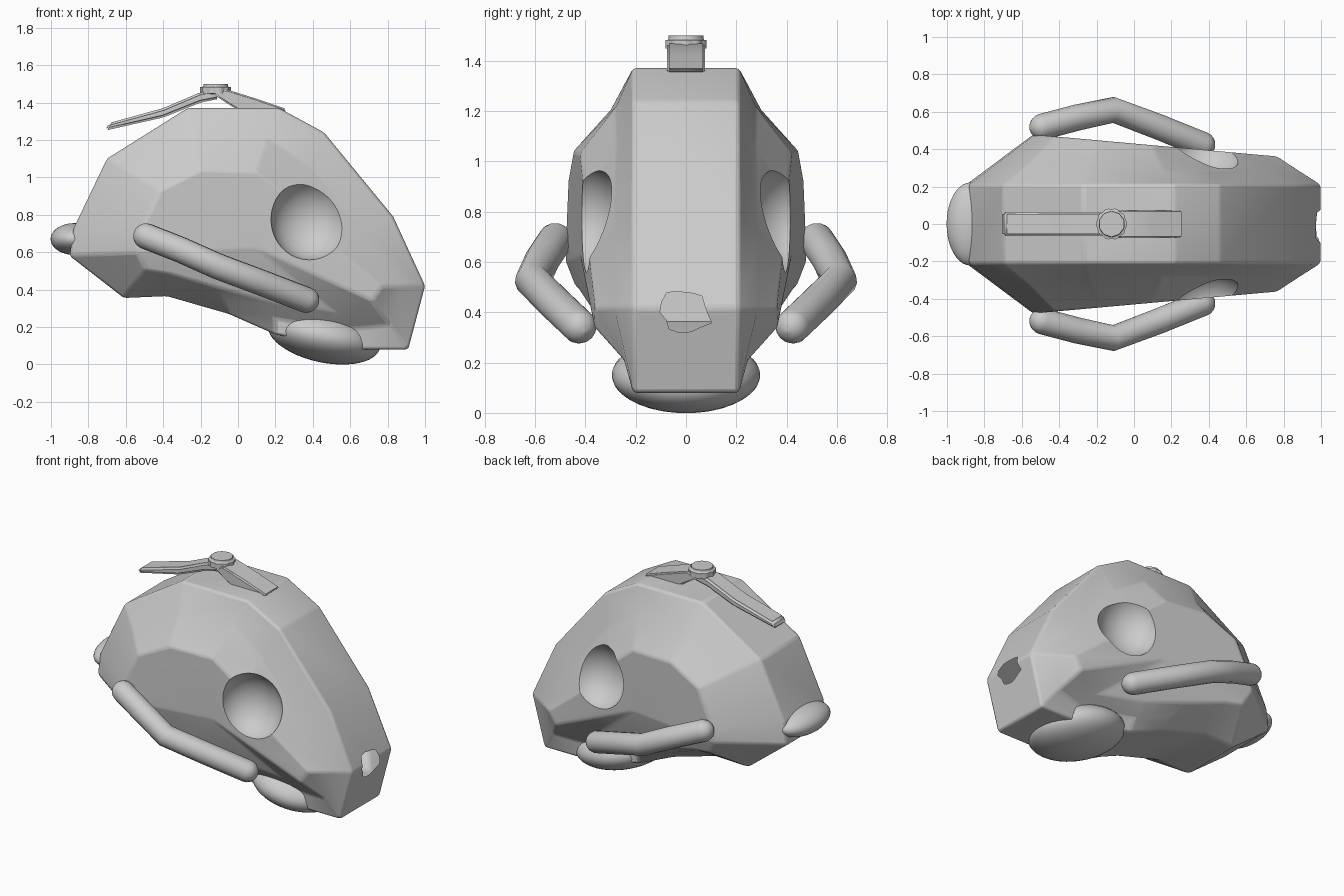
import bpy, bmesh, math, random
from mathutils import Vector, Matrix

if "Cube" in bpy.data.objects:
    bpy.data.objects.remove(bpy.data.objects["Cube"])

random.seed(4)


def smooth(ob, angle=30):
    bpy.ops.object.select_all(action='DESELECT')
    ob.select_set(True)
    bpy.context.view_layer.objects.active = ob
    bpy.ops.object.shade_smooth_by_angle(angle=math.radians(angle))


def add_mesh(name, bm, angle=30):
    me = bpy.data.meshes.new(name)
    bmesh.ops.recalc_face_normals(bm, faces=bm.faces)
    bm.to_mesh(me)
    bm.free()
    ob = bpy.data.objects.new(name, me)
    bpy.context.collection.objects.link(ob)
    smooth(ob, angle)
    return ob


def ellipsoid(name, loc, radii, tilt=0):
    bm = bmesh.new()
    m = (Matrix.Translation(loc) @ Matrix.Rotation(math.radians(tilt), 4, 'Y')
         @ Matrix.Diagonal((*radii, 1)))
    bmesh.ops.create_uvsphere(bm, u_segments=40, v_segments=24, radius=1, matrix=m)
    return add_mesh(name, bm, 60)


def prism(name, profile, axis, low, high, angle=30, soft=0):
    # extrude a closed 2D profile along x ('X') or y ('Y')
    bm = bmesh.new()
    rings = []
    for d in (low, high):
        rings.append([bm.verts.new((d, a, b) if axis == 'X' else (a, d, b)) for a, b in profile])
    n = len(profile)
    for r in rings:
        bm.faces.new(r)
    for i in range(n):
        j = (i + 1) % n
        bm.faces.new((rings[0][i], rings[0][j], rings[1][j], rings[1][i]))
    if soft:
        bmesh.ops.recalc_face_normals(bm, faces=bm.faces)
        bmesh.ops.bevel(bm, geom=bm.edges[:], offset=soft, segments=3, affect='EDGES')
    return add_mesh(name, bm, angle)


def tube(name, pts, r):
    # round-ended bar following a path
    pts = [Vector(p) for p in pts]
    d0, d1 = (pts[0] - pts[1]).normalized(), (pts[-1] - pts[-2]).normalized()
    steps = [(math.sin(t), math.cos(t)) for t in (1.5, 1.2, 0.9, 0.6, 0.3)]
    path = [(pts[0] + d0 * r * s, c) for s, c in steps]
    path += [(p, 1) for p in pts]
    path += [(pts[-1] + d1 * r * s, c) for s, c in reversed(steps)]
    cu = bpy.data.curves.new(name, 'CURVE')
    cu.dimensions = '3D'
    cu.bevel_depth = r
    cu.bevel_resolution = 5
    cu.use_fill_caps = True
    sp = cu.splines.new('POLY')
    sp.points.add(len(path) - 1)
    for p, (co, rad) in zip(sp.points, path):
        p.co = (*co, 1)
        p.radius = rad
    ob = bpy.data.objects.new(name, cu)
    bpy.context.collection.objects.link(ob)
    return ob


def half_width(x, z):
    # side panels taper to the back and tuck in below the handles
    tuck = 0.35 * max(0, 0.6 - z) if x < 0.6 else 0
    return 0.43 - 0.09 * x - tuck


# Head shell: central band outline, smaller raised side panels, dished bevel between
outer = [(-0.88, 0.725), (-0.70, 1.10), (-0.27, 1.37), (0.22, 1.37), (0.46, 1.24),
         (0.83, 0.79), (1.0, 0.42), (0.91, 0.08), (0.6, 0.08), (0.2, 0.16),
         (-0.05, 0.27), (-0.38, 0.365), (-0.61, 0.355), (-0.9, 0.58)]
inner = [(-0.53, 0.69), (-0.42, 0.93), (-0.2, 1.04), (0.1, 1.03), (0.3, 0.87),
         (0.52, 0.62), (0.77, 0.42), (0.72, 0.34), (0.5, 0.29), (0.2, 0.33),
         (-0.1, 0.41), (-0.38, 0.49), (-0.5, 0.51), (-0.54, 0.6)]
dish = [0, 0.015, 0.03, 0.03, 0.03, 0.01, 0.0, 0.04, 0.05, 0.03, 0.0, 0, 0, 0]
n = len(outer)
bm = bmesh.new()
bands = []
for s in (-1, 1):
    panel = [bm.verts.new((x, s * half_width(x, z), z)) for x, z in inner]
    edge = [bm.verts.new((x, s * 0.21, z)) for x, z in outer]
    mid = [bm.verts.new((a.co + b.co) / 2 - Vector((0, s * d, 0)))
           for a, b, d in zip(panel, edge, dish)]
    hub = bm.verts.new((0.1, s * half_width(0.1, 0.62), 0.62))
    for i in range(n):
        j = (i + 1) % n
        bm.faces.new((hub, panel[i], panel[j]))
        bm.faces.new((panel[i], mid[i], mid[j], panel[j]))
        bm.faces.new((mid[i], edge[i], edge[j], mid[j]))
    bands.append(edge)
for i in range(n):
    j = (i + 1) % n
    bm.faces.new((bands[0][i], bands[0][j], bands[1][j], bands[1][i]))
head = add_mesh("head_shell", bm)
bev = head.modifiers.new("soft_edges", 'BEVEL')
bev.width = 0.015
bev.segments = 3
bev.limit_method = 'ANGLE'
bev.angle_limit = math.radians(15)

# Cutters: eye sockets and the ragged hole at the back
cutters = [ellipsoid("eye_cutter", (0.385, s * 0.43, 0.775), (0.21, 0.19, 0.22)) for s in (-1, 1)]
ragged = []
for i in range(16):
    t = i * math.tau / 16
    r = random.uniform(0.075, 0.112)
    ragged.append((r * math.cos(t), 0.4 + r * math.sin(t)))
cutters.append(prism("hole_cutter", ragged, 'X', 0.85, 1.15))
for c in cutters:
    m = head.modifiers.new("cut", 'BOOLEAN')
    m.operation = 'DIFFERENCE'
    m.object = c
    m.solver = 'EXACT'

# Apply the cuts, then open the back hole by removing its pocket
dg = bpy.context.evaluated_depsgraph_get()
me = bpy.data.meshes.new_from_object(head.evaluated_get(dg))
head.modifiers.clear()
head.data = me
bm = bmesh.new()
bm.from_mesh(me)
pocket = [f for f in bm.faces if all(
    v.co.x > 0.8 and math.hypot(v.co.y, v.co.z - 0.4) < 0.118 for v in f.verts)]
bmesh.ops.delete(bm, geom=pocket, context='FACES')
bm.to_mesh(me)
bm.free()
smooth(head, 35)
for c in cutters:
    bpy.data.objects.remove(c)

# Snout bump and chin pad
ellipsoid("snout_bump", (-0.875, 0, 0.67), (0.127, 0.222, 0.085), 0)
ellipsoid("chin_pad", (0.46, 0, 0.15), (0.305, 0.295, 0.14), 12)

# Bent side handles
for s, side in ((-1, "front"), (1, "back")):
    tube(side + "_handle", [(-0.49, s * 0.52, 0.685), (-0.3, s * 0.57, 0.61),
                            (-0.11, s * 0.61, 0.525), (0.13, s * 0.52, 0.435),
                            (0.365, s * 0.425, 0.345)], 0.07)

# Top crest: long strip, rear strip and knob
prism("crest_strip", [(-0.71, 1.25), (-0.69, 1.29), (-0.4, 1.37), (-0.2, 1.455),
                      (-0.1, 1.47), (-0.1, 1.42), (-0.2, 1.40), (-0.4, 1.32)],
      'Y', -0.065, 0.065, 50, 0.012)
prism("crest_rear", [(-0.14, 1.45), (-0.06, 1.47), (0.1, 1.42), (0.26, 1.365),
                     (0.24, 1.345), (0.0, 1.36), (-0.05, 1.39)], 'Y', -0.075, 0.075, 50, 0.008)
bm = bmesh.new()
bmesh.ops.create_cone(bm, cap_ends=True, segments=10, radius1=0.088, radius2=0.088,
                      depth=0.07, matrix=Matrix.Translation((-0.12, 0, 1.465)))
bmesh.ops.bevel(bm, geom=bm.edges[:], offset=0.018, segments=3, affect='EDGES')
add_mesh("crest_knob", bm, 50)
